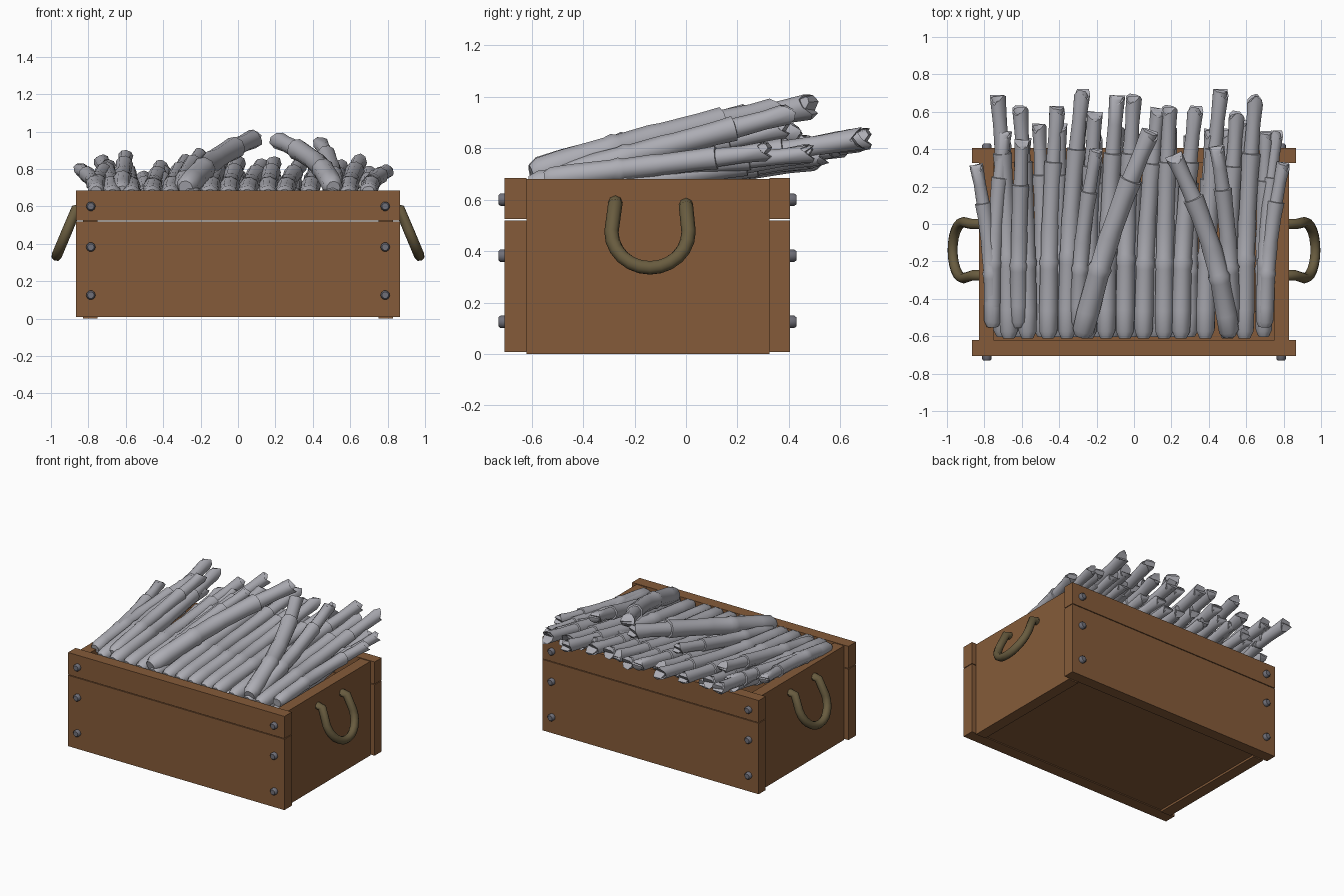
import bpy, bmesh, math, random
from mathutils import Vector

if "Cube" in bpy.data.objects:
    bpy.data.objects.remove(bpy.data.objects["Cube"])

random.seed(4)

def material(name, rgb):
    m = bpy.data.materials.new(name)
    m.diffuse_color = (*rgb, 1)
    m.use_nodes = True
    m.node_tree.nodes["Principled BSDF"].inputs["Base Color"].default_value = m.diffuse_color
    return m

WOOD = material("brown wood", (0.235, 0.105, 0.041))
CANE = material("grey cane", (0.42, 0.42, 0.46))
ROPE = material("olive rope", (0.14, 0.107, 0.05))
STEEL = material("dark steel", (0.16, 0.16, 0.19))

def finish(name, bm, mat, smooth=None):
    bmesh.ops.recalc_face_normals(bm, faces=bm.faces)
    me = bpy.data.meshes.new(name)
    bm.to_mesh(me)
    bm.free()
    me.materials.append(mat)
    ob = bpy.data.objects.new(name, me)
    bpy.context.collection.objects.link(ob)
    if smooth:
        bpy.ops.object.select_all(action='DESELECT')
        ob.select_set(True)
        bpy.context.view_layer.objects.active = ob
        bpy.ops.object.shade_smooth_by_angle(angle=math.radians(smooth))
    return ob

def box(name, lo, hi):
    bm = bmesh.new()
    bmesh.ops.create_cube(bm, size=1)
    for v in bm.verts:
        v.co = [lo[i] + (v.co[i] + 0.5) * (hi[i] - lo[i]) for i in range(3)]
    return finish(name, bm, WOOD)

def tube(bm, path, radii, sides, caps=(True, True)):
    """Sweep a round section along points; returns the rings."""
    pts = [Vector(p) for p in path]
    rings = []
    ref = Vector((0, 0, 1)) if abs((pts[-1] - pts[0]).normalized().z) < 0.8 else Vector((1, 0, 0))
    if path[0][0] == path[-1][0] and len(path) > 12:
        ref = Vector((math.copysign(0.9, path[0][0]), 0, 0.436))
    for i, p in enumerate(pts):
        d = (pts[min(i + 1, len(pts) - 1)] - pts[max(i - 1, 0)]).normalized()
        u = d.cross(ref).normalized()
        w = u.cross(d)
        rings.append([bm.verts.new(p + radii[i] * (u * math.cos(a) + w * math.sin(a)))
                      for a in (2 * math.pi * k / sides for k in range(sides))])
    for a, b in zip(rings, rings[1:]):
        for k in range(sides):
            bm.faces.new((a[k], a[(k + 1) % sides], b[(k + 1) % sides], b[k]))
    if caps[0]:
        bm.faces.new(rings[0][::-1])
    if caps[1]:
        bm.faces.new(rings[-1])
    return rings

# crate: end boards in two planks, side boards, floor
for label, y0, y1 in (("front", -0.705, -0.62), ("back", 0.325, 0.405)):
    box(label + "_lower_plank", (-0.865, y0, 0.008), (0.865, y1, 0.52))
    box(label + "_upper_plank", (-0.865, y0, 0.525), (0.865, y1, 0.685))
for label, s in (("left", -1), ("right", 1)):
    xs = sorted((s * 0.75, s * 0.83))
    box(label + "_side_board", (xs[0], -0.62, 0), (xs[1], 0.325, 0.68))
box("floor_board", (-0.75, -0.62, 0.015), (0.75, 0.325, 0.06))

# bolts
bm = bmesh.new()
for x in (-0.787, 0.787):
    for z in (0.6, 0.382, 0.125):
        for y, s in ((-0.705, -1), (0.405, 1)):
            tube(bm, [(x, y - s * 0.01, z), (x, y + s * 0.017, z), (x, y + s * 0.025, z)],
                 [0.025, 0.025, 0.018], 10)
finish("bolts", bm, STEEL, 40)

# rope handles: U loops leaning outward
for label, s in (("left", -1), ("right", 1)):
    prof = [(-0.275, 0.585)] + [(-0.14 + 0.15 * math.cos(a), 0.475 + 0.14 * math.sin(a))
            for a in (math.pi * (1 + k / 12) for k in range(13))] + [(0.0, 0.575)]
    path = [(s * (0.865 + 0.105 * min(1, (0.585 - z) / 0.25)), y, z) for y, z in prof]
    path = [(s * 0.82, -0.275, 0.59)] + path + [(s * 0.82, 0.0, 0.58)]
    bm = bmesh.new()
    tube(bm, path, [0.028] * len(path), 8)
    finish(label + "_rope_handle", bm, ROPE, 50)

# canes: telescoping sections with a ragged hollow end
PROFILE = [(0, 0.62), (0.03, 0.95), (0.12, 1.0), (0.30, 0.95), (0.33, 1.06), (0.35, 0.92),
           (0.48, 0.96), (0.52, 0.9), (0.68, 0.92), (0.76, 1.0), (0.762, 0.8), (0.88, 0.74), (1, 0.84)]

def cane(bm, p0, p1, r, bend=0.0, sag=0.0):
    p0, p1 = Vector(p0), Vector(p1)
    path, radii = [], []
    for t, k in PROFILE:
        off = math.sin(math.pi * t)
        path.append(p0.lerp(p1, t) + Vector((bend * off, 0, sag * off)))
        radii.append(r * k)
    d = (path[-1] - path[-2]).normalized()
    # hollow inside
    path += [path[-1] - d * 0.004, path[-1] - d * 0.1]
    radii += [radii[-1] * 0.85, radii[-1] * 0.7]
    n = 9
    rings = tube(bm, path[:13], radii[:13], n, (True, False))
    inner = tube(bm, path[13:], radii[13:], n, (False, True))
    for k in range(n):
        bm.faces.new((rings[-1][k], rings[-1][(k + 1) % n], inner[0][(k + 1) % n], inner[0][k]))
    start = random.randrange(n)
    for k in range(n):
        cut = (0.0, 0.025, 0.05, 0.02, 0.0, 0.03, 0.045, 0.03, 0.01)[(k + start) % n]
        rings[-1][k].co -= d * cut
        inner[0][k].co -= d * cut

# lower layer: filling canes just above the rim
bm = bmesh.new()
for i in range(15):
    x = -0.70 + i * 0.1
    j = random.uniform(-0.015, 0.015)
    cane(bm, (x + j, -0.6, 0.60), (x - j, random.uniform(0.46, 0.56), 0.765 + random.uniform(-0.02, 0.03)),
         0.047, j)
finish("lower_canes", bm, CANE, 45)

# middle layer: long canes (start x, tip x, tip y, tip z)
bm = bmesh.new()
LONG = [(-0.67, -0.73, 0.69, 0.84), (-0.57, -0.61, 0.63, 0.83), (-0.46, -0.41, 0.63, 0.81),
        (-0.36, -0.275, 0.72, 0.84), (-0.15, -0.09, 0.69, 0.84), (-0.05, 0.0, 0.69, 0.83),
        (0.05, 0.13, 0.62, 0.82), (0.16, 0.19, 0.63, 0.83), (0.25, 0.33, 0.63, 0.82),
        (0.38, 0.465, 0.72, 0.84), (0.59, 0.65, 0.69, 0.84), (-0.25, -0.21, 0.6, 0.82),
        (0.5, 0.55, 0.6, 0.81)]
for x0, x1, y1, z1 in LONG:
    cane(bm, (x0, -0.61, 0.66), (x1, y1, z1), 0.052, (x0 - x1) * 0.25, -0.012)
finish("long_canes", bm, CANE, 45)

# upper layer: shorter, steeper canes, two of them crossing on top
bm = bmesh.new()
UPPER = [(-0.755, -0.845, 0.32, 0.80, 0.045), (-0.76, -0.69, 0.50, 0.82, 0.046),
         (0.70, 0.80, 0.33, 0.79, 0.046), (0.69, 0.765, 0.50, 0.78, 0.042),
         (-0.62, -0.60, 0.45, 0.87, 0.048), (-0.30, -0.20, 0.40, 0.88, 0.046),
         (0.52, 0.44, 0.42, 0.94, 0.05)]
for x0, x1, y1, z1, r in UPPER:
    cane(bm, (x0, -0.55, 0.68), (x1, y1, z1), r, (x0 - x1) * 0.25)
cane(bm, (-0.28, -0.6, 0.70), (0.09, 0.50, 0.965), 0.062, -0.03, 0.015)
cane(bm, (0.51, -0.6, 0.70), (0.21, 0.37, 0.955), 0.058, 0.05, 0.015)
finish("crossing_canes", bm, CANE, 45)
